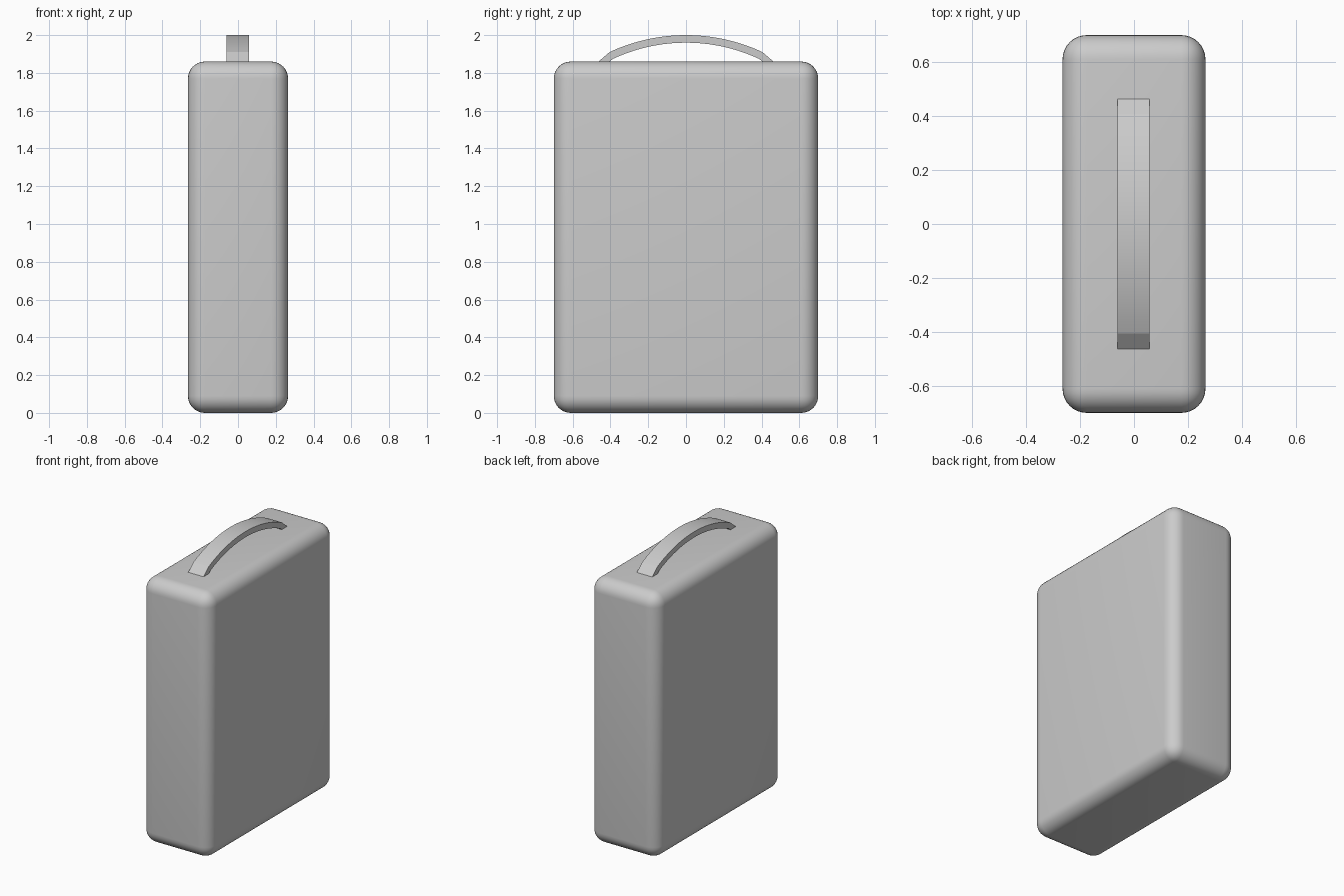
import bpy, bmesh, math

if "Cube" in bpy.data.objects:
    bpy.data.objects.remove(bpy.data.objects["Cube"])

def new_object(name, bm):
    bmesh.ops.recalc_face_normals(bm, faces=bm.faces)
    mesh = bpy.data.meshes.new(name)
    bm.to_mesh(mesh)
    bm.free()
    ob = bpy.data.objects.new(name, mesh)
    bpy.context.collection.objects.link(ob)
    bpy.ops.object.select_all(action='DESELECT')
    ob.select_set(True)
    bpy.context.view_layer.objects.active = ob
    return ob

# Case body: tall slab with rounded edges
W, D, H = 0.53, 1.40, 1.86
bm = bmesh.new()
bmesh.ops.create_cube(bm, size=1)
for v in bm.verts:
    v.co = (v.co.x * W, v.co.y * D, (v.co.z + 0.5) * H)
bmesh.ops.bevel(bm, geom=bm.edges[:], offset=0.09, segments=8,
                profile=0.5, affect='EDGES')
new_object("case_body", bm)
bpy.ops.object.shade_smooth_by_angle(angle=math.radians(30))

# Carry handle: arched strap whose straight ends sink into the body
R, THICK, HALF, STEPS = 0.956, 0.04, math.radians(25.07), 20
CZ = 2.0 - R

def arc(radius):
    angles = [-HALF + 2 * HALF * i / STEPS for i in range(STEPS + 1)]
    return [(radius * math.sin(a), CZ + radius * math.cos(a)) for a in angles]

outer = [(-0.475, 1.85)] + arc(R) + [(0.475, 1.85)]
inner = [(-0.415, 1.85)] + arc(R - THICK) + [(0.415, 1.85)]
bm = bmesh.new()
rings = [[bm.verts.new((x, y, z)) for x, (y, z) in
          ((-0.062, o), (0.057, o), (0.057, i), (-0.062, i))]
         for o, i in zip(outer, inner)]
for a, b in zip(rings, rings[1:]):
    for k in range(4):
        bm.faces.new((a[k], a[(k + 1) % 4], b[(k + 1) % 4], b[k]))
bm.faces.new(rings[0])
bm.faces.new(rings[-1])
new_object("carry_handle", bm)
bpy.ops.object.shade_smooth_by_angle(angle=math.radians(10))
